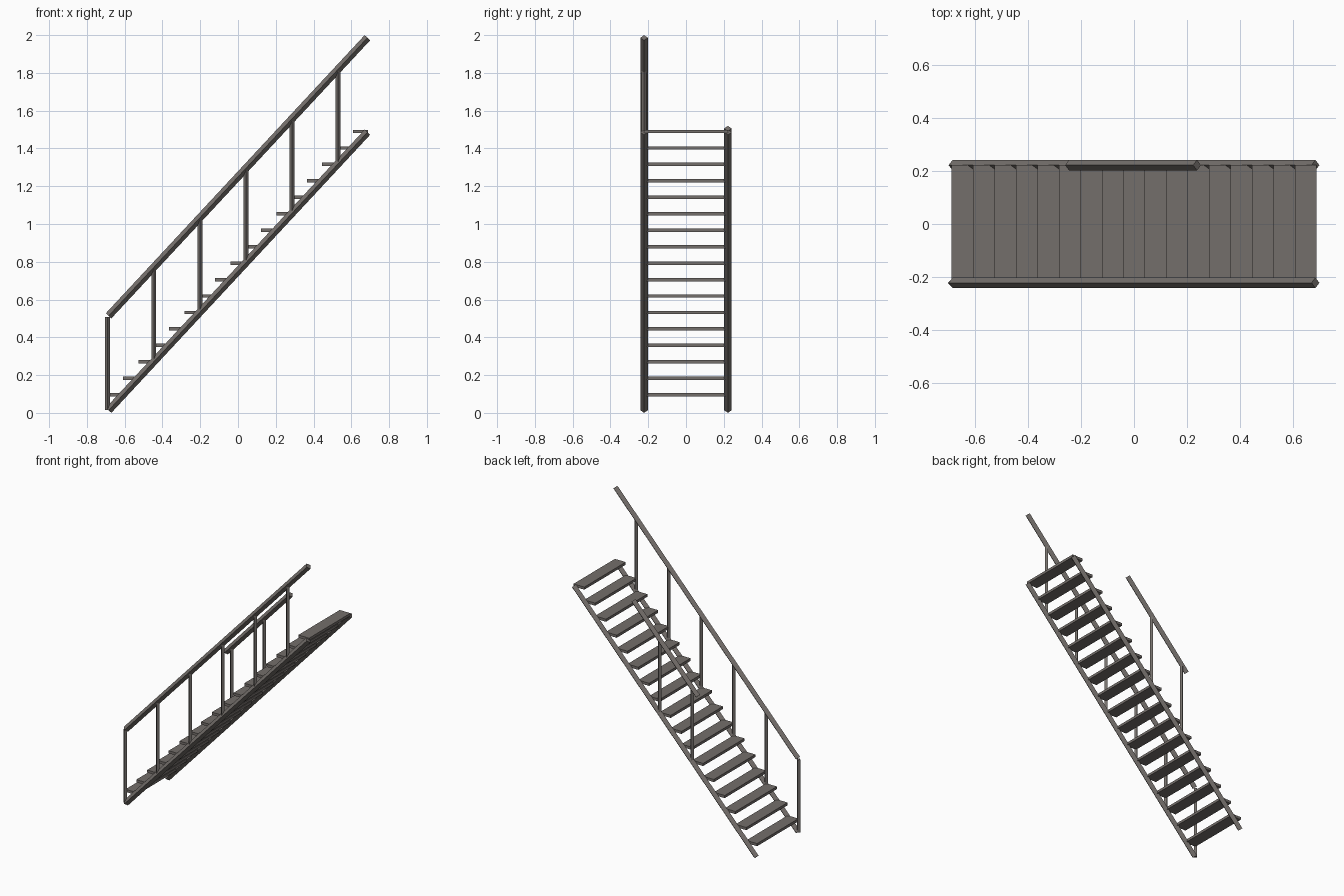
import bpy
import bmesh
import math
from mathutils import Matrix, Vector

if "Cube" in bpy.data.objects:
    bpy.data.objects.remove(bpy.data.objects["Cube"], do_unlink=True)

# Single painted-steel colour
COLOUR = (0.175, 0.158, 0.147, 1.0)
steel = bpy.data.materials.new("warm grey steel")
steel.use_nodes = True
steel.diffuse_color = COLOUR
steel.node_tree.nodes["Principled BSDF"].inputs["Base Color"].default_value = COLOUR

HALF_RUN = 0.685     # half of the horizontal run
SIDE = 0.222         # sideways offset of stringers and rails
BASE = 0.014         # height of the stringer's lower end
RISE = 1.472
RAIL_HEIGHT = 0.5
TREADS = 17


def slope(x, lift=0.0):
    """Height of the stair's slope line at x."""
    return BASE + lift + RISE * (x + HALF_RUN) / (2 * HALF_RUN)


def finish(name, bm):
    mesh = bpy.data.meshes.new(name)
    bm.to_mesh(mesh)
    bm.free()
    mesh.materials.append(steel)
    obj = bpy.data.objects.new(name, mesh)
    bpy.context.collection.objects.link(obj)
    return obj


def bar(name, start, end, radius):
    """Square bar standing on its corner, running from start to end."""
    a, b = Vector(start), Vector(end)
    axis = (b - a).normalized()
    side = Vector((0, 1, 0))
    frame = Matrix((side.cross(axis), side, axis)).transposed().to_4x4()
    frame.translation = (a + b) / 2
    bm = bmesh.new()
    bmesh.ops.create_cone(bm, cap_ends=True, segments=4, radius1=radius,
                          radius2=radius, depth=(b - a).length, matrix=frame)
    return finish(name, bm)


def sloped_bar(name, x0, x1, y, lift=0.0):
    bar(name, (x0, y, slope(x0, lift)), (x1, y, slope(x1, lift)), 0.02)


def post(name, x, y):
    bar(name, (x, y, max(slope(x), BASE)), (x, y, slope(x, RAIL_HEIGHT)), 0.013)


# Stringers
sloped_bar("front_stringer", -HALF_RUN, HALF_RUN, -SIDE)
sloped_bar("back_stringer", -HALF_RUN, HALF_RUN, SIDE)

# Handrails: full length in front, a short piece at the back
sloped_bar("front_handrail", -HALF_RUN, HALF_RUN, -SIDE, RAIL_HEIGHT)
sloped_bar("back_handrail", -0.245, 0.238, SIDE, RAIL_HEIGHT)

# Posts
post_x = [-0.69 + 0.244 * i for i in range(6)]
for i, x in enumerate(post_x):
    post(f"front_post_{i + 1}", x, -SIDE)
for i, x in enumerate(post_x[2:4]):
    post(f"back_post_{i + 1}", x, SIDE)

# Treads
depth = 2 * 0.689 / TREADS
for i in range(TREADS):
    bm = bmesh.new()
    place = Matrix.Translation((-0.689 + depth * (i + 0.5), 0, 0.096 + 0.0871 * i))
    bmesh.ops.create_cube(bm, size=1, matrix=place @ Matrix.Diagonal((depth, 2 * SIDE, 0.018, 1)))
    finish(f"tread_{i + 1}", bm)
